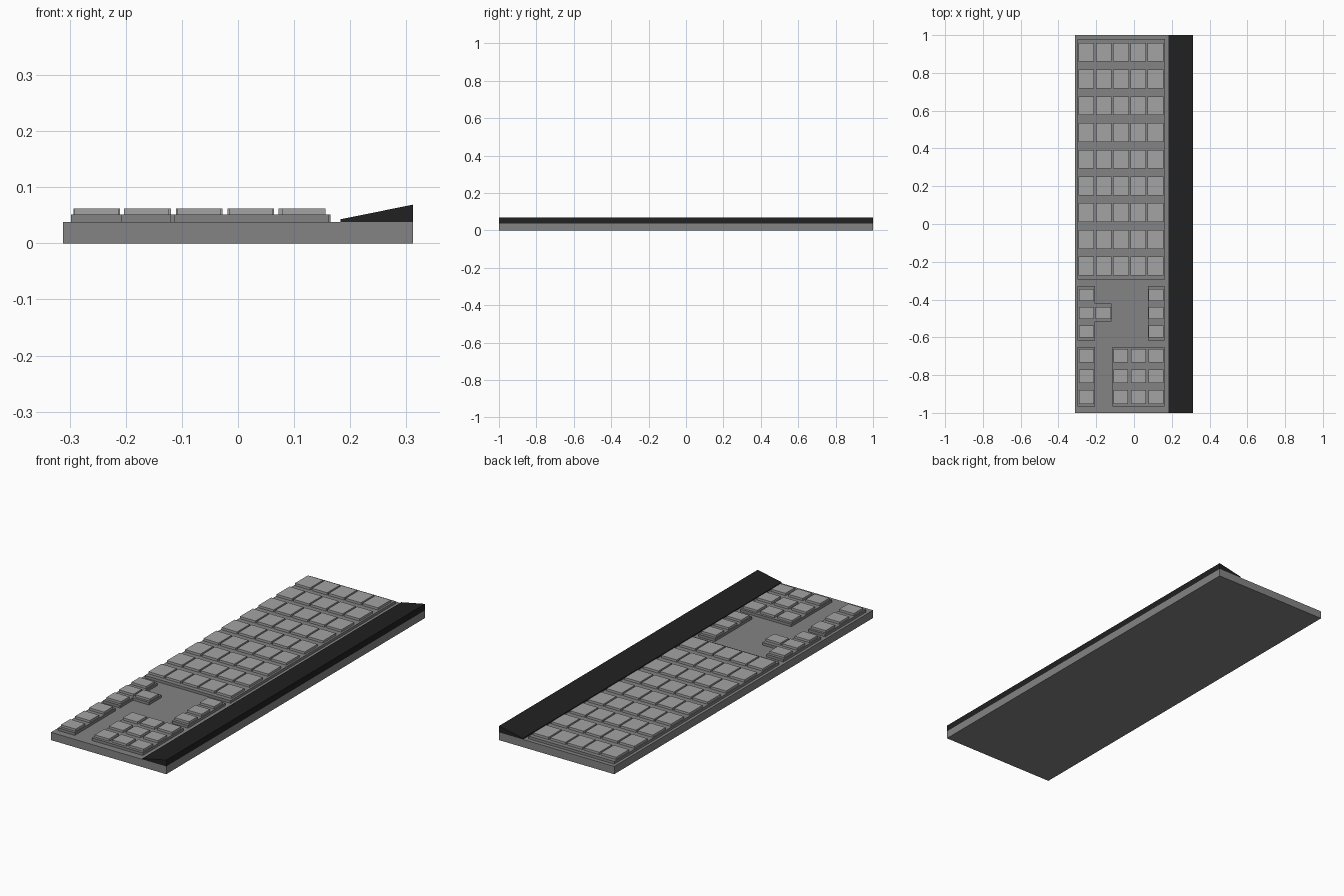
import bpy, bmesh

cube = bpy.data.objects.get("Cube")
if cube:
    bpy.data.objects.remove(cube, do_unlink=True)


def material(name, value):
    m = bpy.data.materials.new(name)
    m.use_nodes = True
    colour = (value, value, value, 1)
    m.diffuse_color = colour
    m.node_tree.nodes["Principled BSDF"].inputs["Base Color"].default_value = colour
    return m


BODY = material("mid grey", 0.23)
KEY = material("light grey", 0.37)
DARK = material("near black", 0.015)

BASE_Z, PLATE_Z, KEY_Z = 0.038, 0.051, 0.062


def add_box(bm, x0, x1, y0, y1, z0, z1):
    verts = bmesh.ops.create_cube(bm, size=1)["verts"]
    for v in verts:
        v.co.x = x1 if v.co.x > 0 else x0
        v.co.y = y1 if v.co.y > 0 else y0
        v.co.z = z1 if v.co.z > 0 else z0
    return verts


def finish(bm, name, mat):
    mesh = bpy.data.meshes.new(name)
    bm.to_mesh(mesh)
    bm.free()
    mesh.materials.append(mat)
    obj = bpy.data.objects.new(name, mesh)
    bpy.context.collection.objects.link(obj)


def box(name, mat, *bounds):
    bm = bmesh.new()
    add_box(bm, *bounds)
    finish(bm, name, mat)


def key_grid(name, columns, rows, half_x, half_y):
    bm = bmesh.new()
    for x in columns:
        for y in rows:
            add_box(bm, x - half_x, x + half_x, y - half_y, y + half_y, PLATE_Z, KEY_Z)
    finish(bm, name, KEY)


# Case
box("case", BODY, -0.312, 0.312, -1, 1, 0, BASE_Z)

# Sloping strip along the rear edge of the keyboard
bm = bmesh.new()
for v in add_box(bm, 0.183, 0.312, -1, 1, BASE_Z, 0.069):
    if v.co.z > BASE_Z and v.co.x < 0.2:
        v.co.z = 0.043
finish(bm, "sloped_strip", DARK)

# Raised plates under each key group: x0, x1, y0, y1
plates = {
    "main_plate": (-0.298, 0.165, -0.295, 0.98),
    "arrow_plate": (-0.298, -0.207, -0.616, -0.328),
    "arrow_up_plate": (-0.207, -0.12, -0.516, -0.42),
    "navigation_plate": (0.074, 0.161, -0.616, -0.328),
    "side_plate": (-0.298, -0.207, -0.966, -0.65),
    "number_plate": (-0.114, 0.161, -0.966, -0.65),
}
for name, (x0, x1, y0, y1) in plates.items():
    box(name, BODY, x0, x1, y0, y1, BASE_Z, PLATE_Z)

# Keys
main_columns = [-0.252 + 0.0915 * i for i in range(5)]
main_rows = [0.909 - 0.1415 * i for i in range(9)]
key_grid("main_keys", main_columns, main_rows, 0.0415, 0.05)

arrow_rows = [-0.472 + 0.097 * i for i in (-1, 0, 1)]
key_grid("arrow_keys", [-0.252], arrow_rows, 0.04, 0.032)
key_grid("arrow_up_key", [-0.163], [-0.472], 0.04, 0.032)
key_grid("navigation_keys", [0.117], arrow_rows, 0.039, 0.032)

number_rows = [-0.807 + 0.109 * i for i in (-1, 0, 1)]
key_grid("side_keys", [-0.252], number_rows, 0.04, 0.036)
key_grid("number_keys", [-0.07, 0.0235, 0.117], number_rows, 0.039, 0.036)
